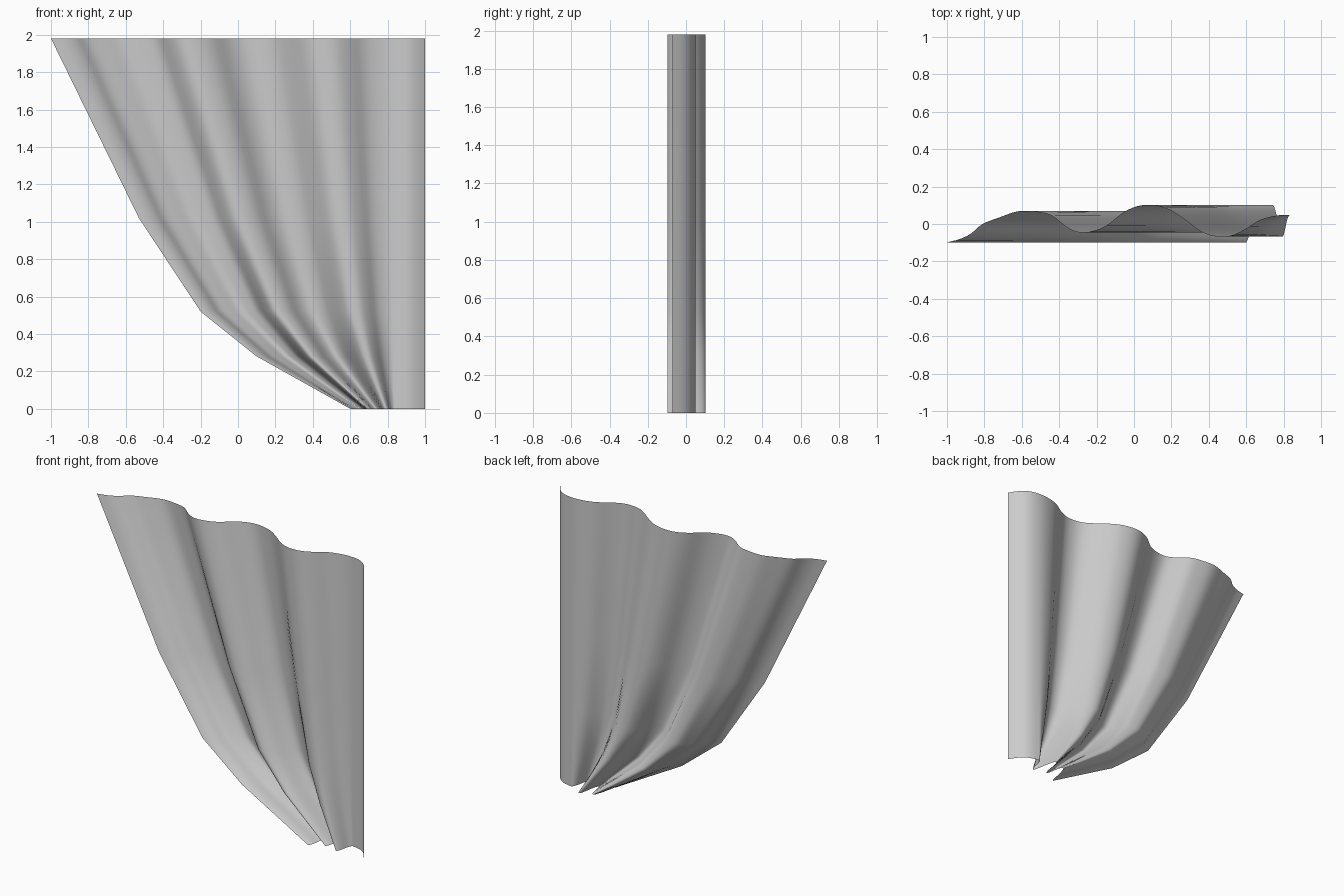
import bpy, bmesh
from mathutils import Vector

if "Cube" in bpy.data.objects:
    bpy.data.objects.remove(bpy.data.objects["Cube"])

# fold cross-section along the top hem (x, y)
HEM = [(-1, -.098), (-.93, -.08), (-.87, -.05), (-.81, 0), (-.72, .035), (-.62, .068),
       (-.52, .064), (-.44, .045), (-.37, -.01), (-.31, -.042), (-.24, -.042),
       (-.15, -.01), (-.06, .06), (.02, .096), (.1, .1), (.19, .076), (.27, .025),
       (.35, -.035), (.42, -.064), (.51, -.064), (.59, -.03), (.67, .02), (.76, .045),
       (.84, .048), (.91, .03), (.96, -.01), (1, -.07)]
# gathered left edge (x, z), top to bottom
LEFT_EDGE = [(-1, 1.98), (-.53, 1.02), (-.2, .52), (.1, .28), (.6, 0)]
FIXED_X = .84   # cloth right of this hangs straight
STEPS = 3


def smooth_curve(points, steps):
    pts = [Vector(p) for p in points]
    pts = [2 * pts[0] - pts[1]] + pts + [2 * pts[-1] - pts[-2]]
    out = []
    for a, b, c, d in zip(pts, pts[1:], pts[2:], pts[3:]):
        for k in range(steps):
            t = k / steps
            out.append(.5 * (2 * b + (c - a) * t + (2 * a - 5 * b + 4 * c - d) * t * t
                             + (3 * b - a - 3 * c + d) * t ** 3))
    return out + [pts[-2]]


def gather(x, left):
    if x >= FIXED_X:
        return x
    return left + (x + 1) / (FIXED_X + 1) * (FIXED_X - left)


# curtain sheet: the hem is squeezed sideways at each level
bm = bmesh.new()
profile = smooth_curve(HEM, STEPS)
rows = [[bm.verts.new((gather(p.x, left), p.y, z)) for p in profile]
        for left, z in LEFT_EDGE]
for upper, lower in zip(rows, rows[1:]):
    for i in range(len(profile) - 1):
        face = bm.faces.new((upper[i], lower[i], lower[i + 1], upper[i + 1]))
        face.smooth = True
mesh = bpy.data.meshes.new("curtain")
bm.to_mesh(mesh)
bm.free()
curtain = bpy.data.objects.new("curtain", mesh)
bpy.context.collection.objects.link(curtain)
